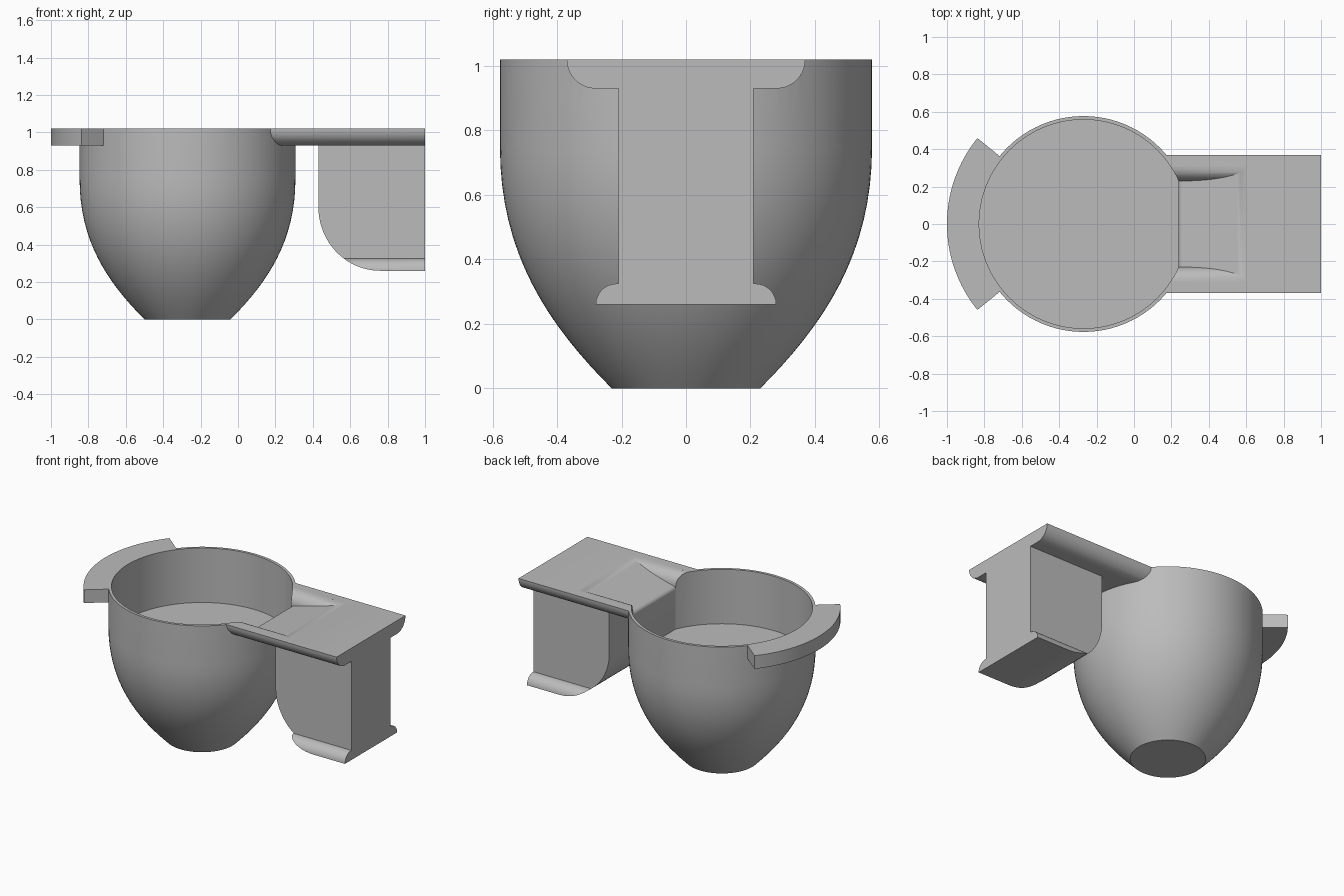
import bpy, bmesh
from math import sin, cos, pi, radians, sqrt
from mathutils import Vector

if "Cube" in bpy.data.objects:
    bpy.data.objects.remove(bpy.data.objects["Cube"], do_unlink=True)

CX, TOP, R_OUT, R_IN = -0.27, 1.02, 0.577, 0.558

grey = bpy.data.materials.new("plain_grey")
grey.use_nodes = True
grey.diffuse_color = (0.5, 0.5, 0.5, 1)
grey.node_tree.nodes["Principled BSDF"].inputs["Base Color"].default_value = (0.5, 0.5, 0.5, 1)


def finish(name, bm):
    bmesh.ops.recalc_face_normals(bm, faces=bm.faces)
    mesh = bpy.data.meshes.new(name)
    bm.to_mesh(mesh)
    bm.free()
    mesh.materials.append(grey)
    obj = bpy.data.objects.new(name, mesh)
    bpy.context.collection.objects.link(obj)
    return obj


def prism(name, outline, axis, start, end):
    """Extrude a 2D outline along one axis."""
    place = {"x": lambda a, b: (start, a, b),
             "y": lambda a, b: (a, start, b),
             "z": lambda a, b: (a, b, start)}[axis]
    bm = bmesh.new()
    face = bm.faces.new([bm.verts.new(place(a, b)) for a, b in outline])
    moved = bmesh.ops.extrude_face_region(bm, geom=[face])["geom"]
    step = Vector([(end - start) * (axis == k) for k in "xyz"])
    bmesh.ops.translate(bm, vec=step, verts=[v for v in moved if isinstance(v, bmesh.types.BMVert)])
    return finish(name, bm)


def arc(cx, cy, rx, ry, a0, a1, n):
    return [(cx + rx * cos(radians(a0 + (a1 - a0) * i / n)),
             cy + ry * sin(radians(a0 + (a1 - a0) * i / n))) for i in range(n + 1)]


def mirrored(half):
    """Close a right-hand half outline with its left-hand mirror."""
    return half + [(-a, b) for a, b in reversed(half)]


def combine(obj, other, operation):
    mod = obj.modifiers.new(operation.title(), "BOOLEAN")
    mod.operation, mod.object, mod.solver = operation, other, "EXACT"
    bpy.context.view_layer.update()
    result = bpy.data.meshes.new_from_object(
        obj.evaluated_get(bpy.context.evaluated_depsgraph_get()))
    obj.modifiers.clear()
    obj.data = result
    bpy.data.objects.remove(other, do_unlink=True)


def smooth(obj):
    bpy.ops.object.select_all(action="DESELECT")
    obj.select_set(True)
    bpy.context.view_layer.objects.active = obj
    bpy.ops.object.shade_smooth_by_angle(angle=radians(25))


# Cup: a curved profile turned around the vertical axis
def bezier(p, t):
    s = 1 - t
    w = (s ** 3, 3 * s * s * t, 3 * s * t * t, t ** 3)
    return [sum(k * q[i] for k, q in zip(w, p)) for i in (0, 1)]


wall = [bezier([(0.23, 0), (0.43, 0.2), (R_OUT, 0.42), (R_OUT, 0.75)], i / 16) for i in range(17)]
wall.append((R_OUT, TOP + 0.05))
SIDES = 96
bm = bmesh.new()
rings = [[bm.verts.new((CX + r * cos(2 * pi * k / SIDES), r * sin(2 * pi * k / SIDES), z))
          for k in range(SIDES)] for r, z in wall]
for low, high in zip(rings, rings[1:]):
    for k in range(SIDES):
        n = (k + 1) % SIDES
        bm.faces.new((low[k], low[n], high[n], high[k]))
bm.faces.new(rings[0][::-1])
bm.faces.new(rings[-1])
cup = finish("cup_and_handle_plate", bm)

# Handle plate with rounded lower edges
plate = prism("handle_plate", mirrored(
    arc(0.28, TOP, 0.09, 0.09, -90, 0, 10) + [(0.37, TOP + 0.07)]), "x", 0, 1)
combine(cup, plate, "UNION")

# Curved grip tab on the opposite side
tab = prism("grip_tab", arc(CX, 0, 0.73, 0.73, 141, 219, 32)
            + arc(CX, 0, 0.56, 0.56, 219, 141, 32), "z", 0.93, TOP + 0.06)
combine(cup, tab, "UNION")

# Level rim
combine(cup, prism("rim_cutter", [(-2, -2), (2, -2), (2, 2), (-2, 2)], "z", TOP, 2), "DIFFERENCE")

# Bowl with a flat floor and a flat wall below the spout
half_angle = 24.3
bowl = prism("bowl_cutter", arc(CX, 0, R_IN, R_IN, half_angle, 360 - half_angle, 90), "z", 0.65, 1.3)
combine(cup, bowl, "DIFFERENCE")

# Pouring channel: flared section limited by a sloping ramp
channel = prism("channel_cutter", mirrored(
    [(0.23, 0.8)] + arc(0.31, TOP - 0.08, 0.08, 0.08, 180, 92, 12) + [(0.31, 1.2)]), "x", 0.1, 0.8)
ramp = prism("ramp_cutter", [(0.15, 0.88), (0.235, 0.90)] + arc(0.264, 0.915, 0.026, 0.026, 180, 105, 6)
             + [(0.6, TOP), (0.6, 1.15), (0.15, 1.15)], "y", -0.5, 0.5)
combine(channel, ramp, "INTERSECT")
combine(cup, channel, "DIFFERENCE")

# Hanging stem with a rounded inner lower corner
side_outline = arc(0.76, 0.6, 0.33, 0.34, 180, 270, 20) + [(1, 0.26), (1, 0.93), (0.43, 0.93)]
stem = prism("hanging_stem", side_outline, "y", -0.21, 0.21)

# Foot flange following the stem's lower corner
foot = prism("foot_flange", mirrored(
    [(0.28, 0.2)] + arc(0.215, 0.26, 0.065, 0.065, 0, 90, 8)), "x", 0.4, 1.1)
combine(foot, prism("foot_limit", side_outline, "y", -0.5, 0.5), "INTERSECT")

for part in (cup, stem, foot):
    smooth(part)
